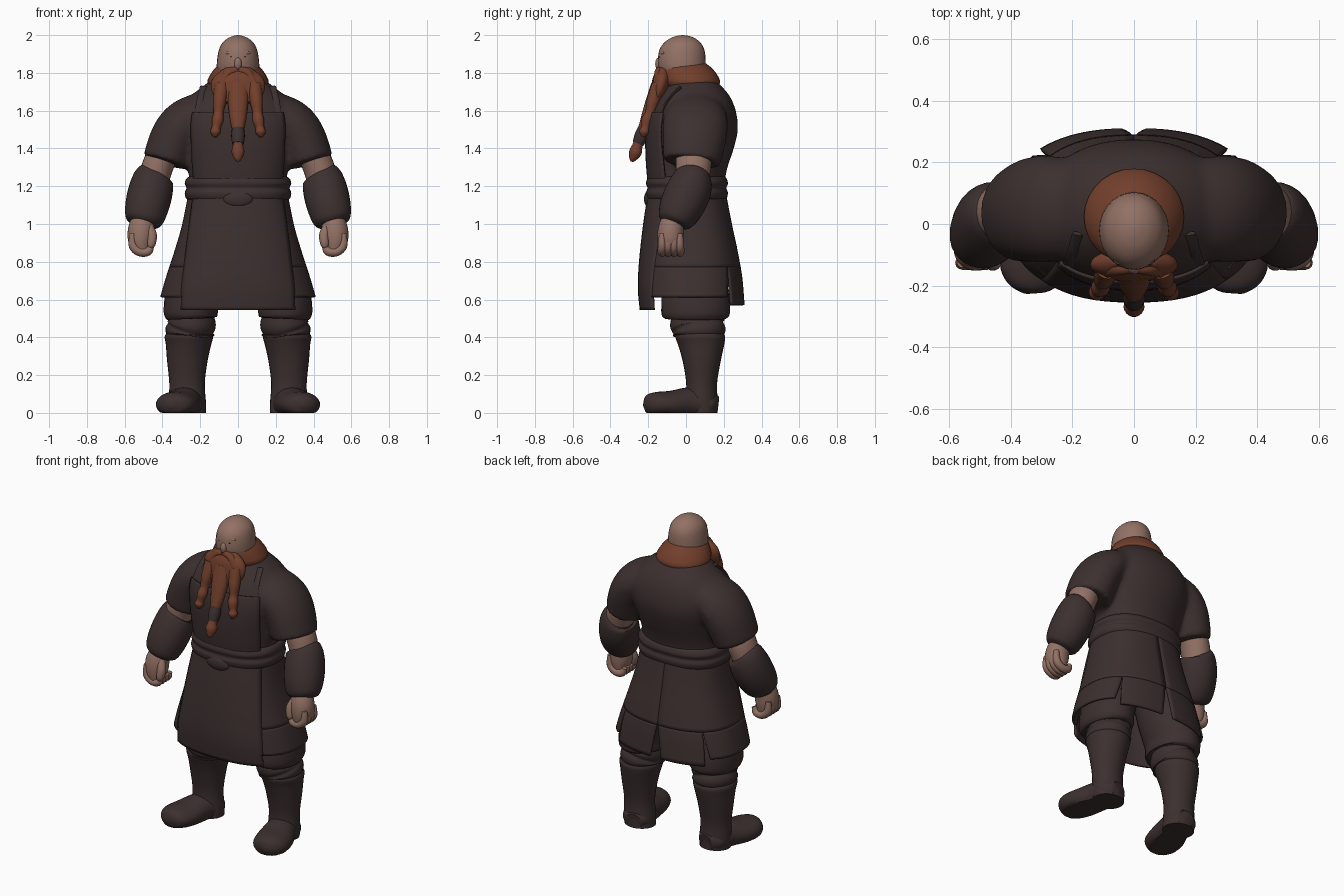
import bpy, bmesh, math
from mathutils import Vector, Matrix


def material(name, rgb):
    m = bpy.data.materials.new(name)
    m.diffuse_color = (*rgb, 1)
    return m


CLOTH = material("dark brown cloth", (0.046, 0.029, 0.029))
SKIN = material("tan skin", (0.29, 0.165, 0.128))
HAIR = material("red brown hair", (0.17, 0.05, 0.025))
EYE = material("dark eye", (0.02, 0.015, 0.015))


def spline(rows, steps):
    """Catmull-Rom through rows of numbers."""
    out = []
    for i in range(len(rows) - 1):
        a, b = rows[max(i - 1, 0)], rows[i]
        c, d = rows[i + 1], rows[min(i + 2, len(rows) - 1)]
        for k in range(steps):
            t = k / steps
            out.append([0.5 * (2 * q + (r - p) * t + (2 * p - 5 * q + 4 * r - s) * t * t
                               + (3 * q - p - 3 * r + s) * t ** 3)
                        for p, q, r, s in zip(a, b, c, d)])
    out.append(list(rows[-1]))
    return out


def spow(v, e):
    return math.copysign(abs(v) ** e, v)


def tube(bm, rows, flat=False, n=28, p=2.0, steps=4, sx=1):
    """Skin elliptical rings (x, y, z, a, b) along a path; flat keeps rings level."""
    rows = [(sx * r[0], *r[1:4], r[4] if len(r) > 4 else r[3]) for r in rows]
    pts = spline(rows, steps)
    c = [Vector(q[:3]) for q in pts]
    along = (c[-1] - c[0]).normalized()
    ref = Vector((0, 0, 1)) if abs(along.y) > 0.75 else Vector((0, 1, 0))
    rings = []
    for i, q in enumerate(pts):
        t = (c[min(i + 1, len(c) - 1)] - c[max(i - 1, 0)]).normalized()
        if flat:
            t = Vector((0, 0, 1))
        v = (ref - t * ref.dot(t)).normalized()
        u = v.cross(t)
        ring = []
        for k in range(n):
            w = math.tau * k / n
            co = (c[i] + u * max(q[3], 0.001) * spow(math.cos(w), 2 / p)
                  + v * max(q[4], 0.001) * spow(math.sin(w), 2 / p))
            co.z = max(co.z, 0)
            ring.append(bm.verts.new(co))
        rings.append(ring)
    for r0, r1 in zip(rings, rings[1:]):
        for k in range(n):
            bm.faces.new((r0[k], r0[(k + 1) % n], r1[(k + 1) % n], r1[k]))
    bm.faces.new(rings[0])
    bm.faces.new(rings[-1])


def finish(bm, name, mat, mirror=False, thick=0, fuse=False):
    bmesh.ops.recalc_face_normals(bm, faces=bm.faces)
    me = bpy.data.meshes.new(name)
    bm.to_mesh(me)
    bm.free()
    ob = bpy.data.objects.new(name, me)
    bpy.context.collection.objects.link(ob)
    me.materials.append(mat)
    bpy.ops.object.select_all(action='DESELECT')
    ob.select_set(True)
    bpy.context.view_layer.objects.active = ob
    bpy.ops.object.shade_smooth_by_angle(angle=math.radians(45))
    if mirror:
        ob.modifiers.new("mirror", 'MIRROR').use_mirror_merge = False
    if thick:
        s = ob.modifiers.new("thickness", 'SOLIDIFY')
        s.thickness, s.offset = thick, 0
    if fuse:
        r = ob.modifiers.new("fuse", 'REMESH')
        r.mode, r.voxel_size, r.use_smooth_shade = 'VOXEL', 0.013, True
        s = ob.modifiers.new("soften", 'SMOOTH')
        s.factor, s.iterations = 0.5, 14
    return ob


def part(name, mat, rows, mirror=False, **kw):
    bm = bmesh.new()
    tube(bm, rows, **kw)
    return finish(bm, name, mat, mirror)


def ball(name, mat, loc, size, mirror=False):
    bm = bmesh.new()
    bmesh.ops.create_uvsphere(bm, u_segments=20, v_segments=12, radius=1,
                              matrix=Matrix.Translation(loc) @ Matrix.Diagonal((*size, 1)))
    return finish(bm, name, mat, mirror)


def panel(name, rows, mirror=False, thick=0.014, n=18):
    """Curved cloth sheet; rows are (z, cy, rx, ry, start angle, end angle), 0 = front."""
    bm = bmesh.new()
    grid = []
    for z, cy, rx, ry, a0, a1 in spline(rows, 4):
        line = []
        for k in range(n + 1):
            t = math.radians(a0 + (a1 - a0) * k / n)
            line.append(bm.verts.new((rx * spow(math.sin(t), 1 / 1.2),
                                      cy - ry * spow(math.cos(t), 1 / 1.2), z)))
        grid.append(line)
    for r0, r1 in zip(grid, grid[1:]):
        for k in range(n):
            bm.faces.new((r0[k], r0[k + 1], r1[k + 1], r1[k]))
    return finish(bm, name, CLOTH, mirror, thick)


# tunic body and short sleeves, fused
bm = bmesh.new()
tube(bm, [(0, .005, 1.10, .24, .195), (0, .005, 1.22, .258, .2), (0, .01, 1.30, .264, .21),
          (0, .025, 1.40, .282, .228), (0, .035, 1.50, .308, .240), (0, .042, 1.60, .305, .222),
          (0, .045, 1.68, .245, .185), (0, .04, 1.74, .172, .138), (0, .03, 1.79, .10, .10)],
     flat=True, p=2.2, n=40)
for side in (1, -1):
    tube(bm, [(.15, .05, 1.60, .11, .15), (.27, .05, 1.545, .122, .172),
              (.335, .045, 1.46, .128, .170), (.382, .03, 1.325, .126, .152)], sx=side)
finish(bm, "tunic_top", CLOTH, fuse=True)

# apron bib and shoulder straps
panel("apron_bib", [(1.22, .005, .262, .203, -60, 60), (1.30, .012, .275, .218, -58, 58),
                    (1.42, .025, .296, .236, -53, 53), (1.52, .035, .310, .240, -50, 50),
                    (1.59, .040, .308, .226, -48, 48)], thick=.01)
part("apron_strap", CLOTH, [(.205, -.140, 1.55, .03, .010), (.19, -.098, 1.65, .03, .010),
                            (.172, -.03, 1.722, .03, .010)], mirror=True, n=16)

# belt with knot
part("belt", CLOTH, [(0, .005, 1.12, .25, .195), (0, .005, 1.135, .275, .21),
                     (0, .005, 1.165, .282, .217), (0, .005, 1.19, .273, .209),
                     (0, .005, 1.215, .282, .217), (0, .005, 1.24, .273, .21),
                     (0, .005, 1.255, .25, .195)], flat=True, p=2.4, n=44)
ball("belt_knot", CLOTH, (0, -.198, 1.132), (.08, .024, .045))

# skirt: front apron, upper wrap, then separate side and back flaps leaving slits
panel("apron_skirt", [(1.16, .005, .258, .200, -62, 62), (1.0, .005, .295, .225, -57, 57),
                      (.8, .01, .345, .252, -51, 51), (.66, .02, .385, .268, -47, 47),
                      (.545, .03, .40, .268, -45, 45)])
panel("skirt_wrap", [(1.16, .005, .256, .200, 50, 180), (1.0, .01, .288, .226, 50, 180),
                     (.88, .017, .322, .245, 47, 180), (.77, .023, .357, .26, 44, 180)],
      mirror=True, n=30)
panel("skirt_side", [(.77, .023, .357, .26, 44, 134.5), (.70, .026, .38, .265, 43, 133),
                     (.612, .03, .405, .270, 42, 130)], mirror=True)
panel("skirt_back", [(.77, .023, .357, .26, 135, 179.6), (.70, .027, .38, .266, 135, 178.5),
                     (.57, .032, .408, .272, 136, 176.5)], mirror=True)

# baggy trousers
part("trouser_leg", CLOTH, [(.14, .02, .95, .13, .16), (.20, .035, .75, .15, .17),
                            (.245, .05, .60, .143, .18), (.25, .05, .52, .142, .18),
                            (.25, .05, .498, .125, .16)], mirror=True)
part("trouser_cuff", CLOTH, [(.245, .055, .53, .11, .13), (.245, .06, .475, .128, .145),
                             (.25, .065, .45, .122, .135), (.255, .07, .425, .13, .14),
                             (.255, .07, .395, .10, .11)], mirror=True)

# boots
part("boot_shaft", CLOTH, [(.26, .072, .43, .11, .115), (.26, .075, .405, .128, .132),
                           (.262, .08, .36, .12, .122), (.268, .083, .28, .108, .102),
                           (.27, .083, .16, .094, .082), (.268, .083, .06, .098, .085),
                           (.265, .083, 0, .096, .085)], mirror=True, flat=True)
part("boot_foot", CLOTH, [(.255, .165, .04, .05, .05), (.262, .12, .045, .09, .07),
                          (.285, .02, .05, .094, .085), (.315, -.08, .045, .110, .072),
                          (.336, -.16, .045, .102, .065), (.348, -.205, .042, .066, .05),
                          (.352, -.225, .04, .01, .01)], mirror=True)

# arms, bracers and fists
part("arm", SKIN, [(.36, .035, 1.43, .075, .09), (.42, .04, 1.32, .083, .095),
                   (.45, .03, 1.22, .08, .085)], mirror=True)
part("bracer", CLOTH, [(.435, .045, 1.262, .083, .085), (.447, .037, 1.24, .107, .105),
                       (.465, .010, 1.165, .118, .120), (.485, -.03, 1.08, .114, .115),
                       (.497, -.062, 1.02, .098, .092), (.502, -.072, .998, .065, .065)],
     mirror=True)
part("hand", SKIN, [(.50, -.065, 1.03, .06), (.512, -.08, .97, .07, .068),
                    (.515, -.083, .91, .066, .068), (.505, -.083, .858, .042, .058)], mirror=True)
for i, nm in enumerate(("index", "middle", "ring", "little")):
    y = -.126 + .031 * i
    part(nm + "_finger", SKIN, [(.558, y, .95, .016), (.556, y, .885, .023),
                                (.52, y, .853, .024), (.475, y, .856, .023),
                                (.458, y, .89, .014)], mirror=True, n=12)
part("thumb", SKIN, [(.475, -.10, .99, .025), (.456, -.12, .94, .027),
                     (.46, -.13, .89, .022), (.465, -.13, .87, .008)], mirror=True, n=14)

# head and face
part("head", SKIN, [(0, 0, 1.70, .09, .10), (0, -.015, 1.78, .108, .115),
                    (0, -.022, 1.84, .113, .126), (0, -.022, 1.91, .104, .122),
                    (0, -.02, 1.953, .087, .102), (0, -.018, 1.982, .056, .068),
                    (0, -.017, 1.996, .024, .03), (0, -.017, 2.0, .002, .002)], flat=True)
ball("nose", SKIN, (0, -.143, 1.848), (.02, .02, .034))
ball("brow", SKIN, (0, -.116, 1.905), (.068, .024, .016))
ball("eye", EYE, (.034, -.137, 1.885), (.008, .004, .005), mirror=True)

# hair collar, beard and braids
part("hair_collar", HAIR, [(0, .035, 1.69, .13, .11), (0, .025, 1.745, .162, .154),
                           (0, .015, 1.785, .150, .153), (0, 0, 1.825, .122, .137),
                           (0, -.01, 1.85, .095, .115)], flat=True)
part("beard", HAIR, [(0, -.115, 1.825, .07, .03), (0, -.125, 1.77, .135, .05),
                     (0, -.142, 1.70, .138, .045), (0, -.165, 1.64, .10, .025)])
part("moustache", HAIR, [(.004, -.143, 1.815, .018), (.05, -.143, 1.80, .024),
                         (.085, -.15, 1.74, .024), (.10, -.16, 1.68, .01)], mirror=True, n=14)
part("side_braid", HAIR, [(.085, -.145, 1.74, .04, .035), (.097, -.175, 1.65, .034),
                          (.103, -.19, 1.59, .026), (.108, -.205, 1.55, .031),
                          (.116, -.215, 1.51, .023), (.12, -.222, 1.485, .027),
                          (.122, -.225, 1.46, .008)], mirror=True, n=16)
part("centre_braid", HAIR, [(0, -.15, 1.74, .06, .035), (0, -.185, 1.63, .052, .035),
                            (0, -.210, 1.55, .042, .032), (0, -.228, 1.49, .03),
                            (0, -.255, 1.42, .027), (0, -.268, 1.38, .034),
                            (0, -.282, 1.345, .02), (0, -.287, 1.33, .006)], n=18)
part("braid_band", CLOTH, [(0, -.224, 1.505, .032), (0, -.238, 1.465, .036),
                           (0, -.253, 1.425, .031)], n=18)
